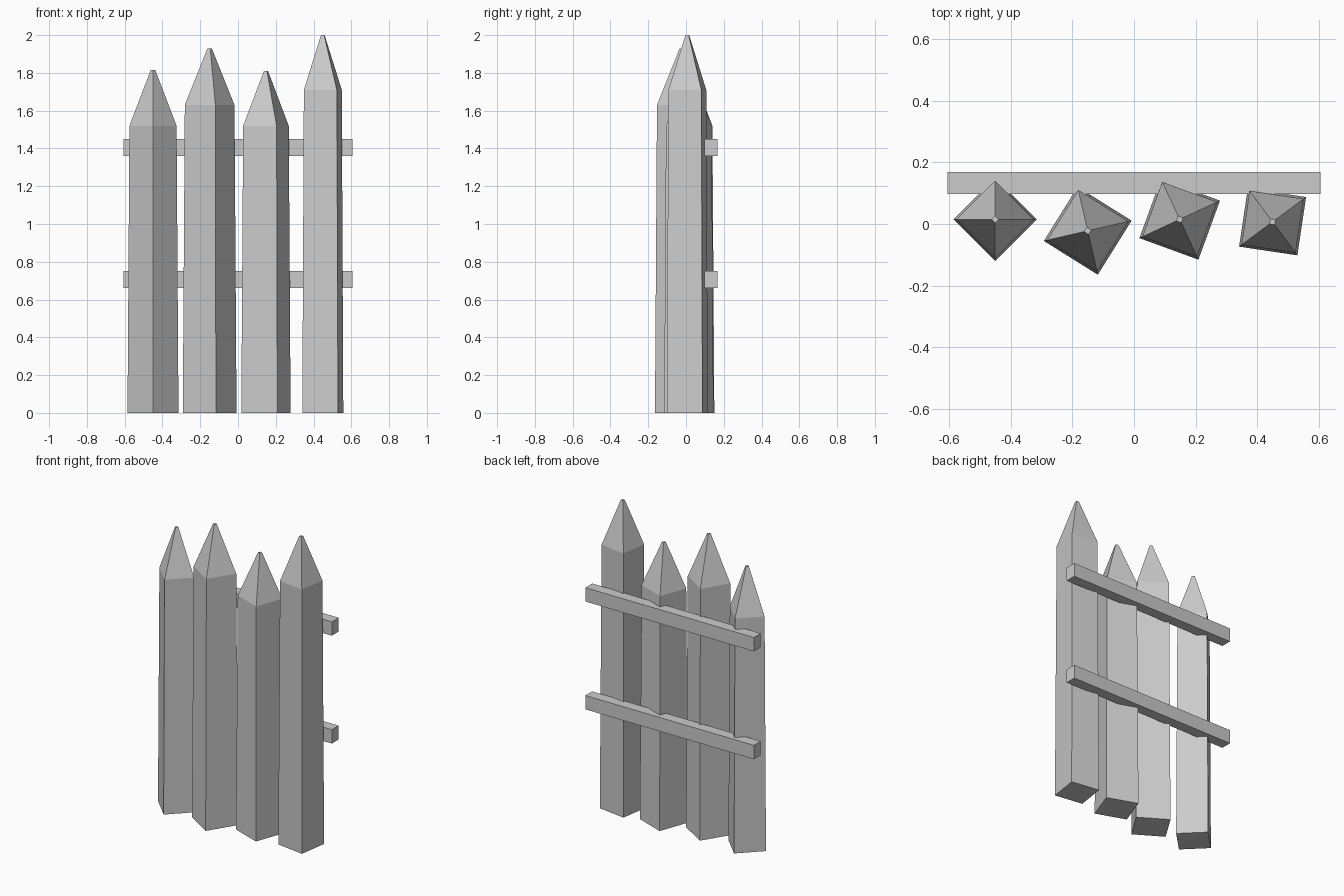
import bpy
import bmesh
from math import cos, sin, pi, radians

cube = bpy.data.objects.get("Cube")
if cube:
    bpy.data.objects.remove(cube, do_unlink=True)

GREY = (0.6, 0.6, 0.6, 1.0)
mat = bpy.data.materials.new("plain grey")
mat.use_nodes = True
mat.diffuse_color = GREY
mat.node_tree.nodes["Principled BSDF"].inputs["Base Color"].default_value = GREY


def add_object(name, bm):
    bmesh.ops.recalc_face_normals(bm, faces=bm.faces[:])
    mesh = bpy.data.meshes.new(name)
    bm.to_mesh(mesh)
    bm.free()
    mesh.materials.append(mat)
    obj = bpy.data.objects.new(name, mesh)
    bpy.context.collection.objects.link(obj)
    return obj


def stake(name, x, y, radius, angle, shoulder, tip):
    """Square post that tapers slightly, then narrows to a blunt point."""
    bm = bmesh.new()
    rings = []
    for r, z in ((radius, 0), (radius * 0.925, shoulder), (0.012, tip)):
        turns = [radians(angle) + i * pi / 2 for i in range(4)]
        rings.append([bm.verts.new((r * cos(a), r * sin(a), z)) for a in turns])
    for low, high in zip(rings, rings[1:]):
        for i in range(4):
            j = (i + 1) % 4
            bm.faces.new((low[i], low[j], high[j], high[i]))
    bm.faces.new(rings[0])
    bm.faces.new(rings[-1])
    add_object(name, bm).location = (x, y, 0)


def rail(name, z):
    """Horizontal beam behind the stakes."""
    bm = bmesh.new()
    bmesh.ops.create_cube(bm, size=1)
    bmesh.ops.scale(bm, vec=(1.21, 0.07, 0.09), verts=bm.verts[:])
    add_object(name, bm).location = (0, 0.133, z)


# Pointed stakes, each turned differently
stake("stake_far_right", -0.45, 0.015, 0.135, 0, 1.52, 1.815)
stake("stake_mid_right", -0.15, -0.022, 0.146, 13, 1.63, 1.93)
stake("stake_mid_left", 0.148, 0.015, 0.144, 25, 1.52, 1.81)
stake("stake_far_left", 0.449, 0.007, 0.135, 36.5, 1.71, 2.0)

# Cross rails
rail("lower_rail", 0.705)
rail("upper_rail", 1.405)
